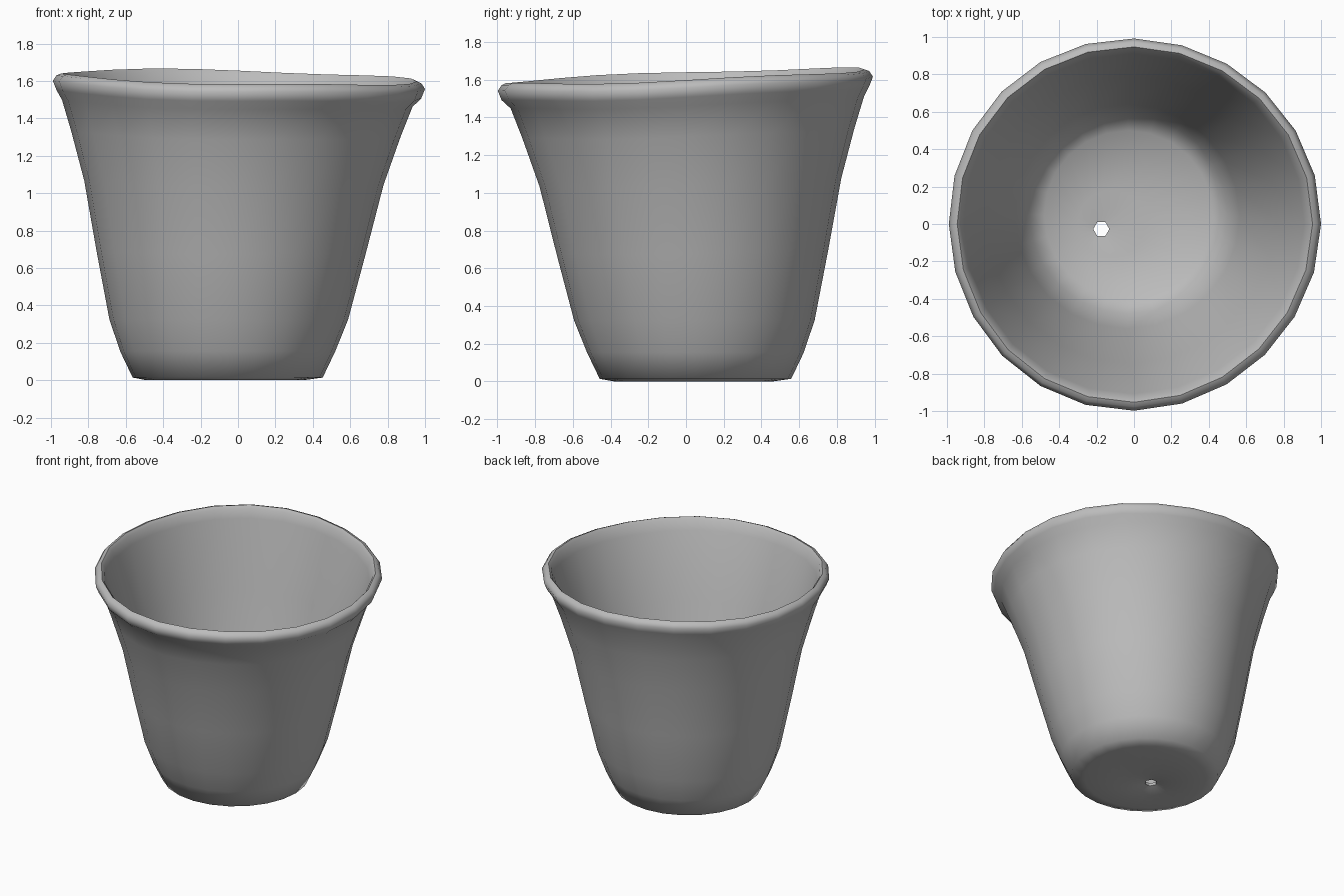
import bpy, bmesh, math

if "Cube" in bpy.data.objects:
    bpy.data.objects.remove(bpy.data.objects["Cube"])

SIDES = 24

clay = bpy.data.materials.new("grey clay")
clay.diffuse_color = (0.5, 0.5, 0.5, 1)
clay.use_nodes = True
clay.node_tree.nodes["Principled BSDF"].inputs["Base Color"].default_value = clay.diffuse_color

# Closed wall profile as rings: centre x, centre y, radius, height, tilt share
HOLE = (-0.175, -0.027, 0.043)
RINGS = [
    (HOLE[0], HOLE[1], HOLE[2], 0.035, 0),   # drain hole, underside
    (-0.14, -0.01, 0.16, 0.008, 0),
    (-0.07, 0.04, 0.42, 0.006, 0),           # underside
    (-0.055, 0.05, 0.508, 0.02, 0),          # foot edge
    (-0.055, 0.05, 0.575, 0.16, 0),
    (-0.05, 0.045, 0.638, 0.33, 0.1),
    (-0.038, 0.035, 0.72, 0.69, 0.4),
    (-0.025, 0.025, 0.80, 1.06, 0.7),        # outer wall
    (-0.015, 0.015, 0.88, 1.32, 0.8),
    (-0.008, 0.01, 0.937, 1.485, 0.9),
    (0, 0, 0.975, 1.535, 1),                 # rolled rim
    (0, 0, 0.995, 1.585, 1),
    (0, 0, 0.975, 1.615, 1),
    (0, 0, 0.95, 1.625, 1),
    (0, 0, 0.932, 1.605, 1),
    (-0.005, 0.005, 0.91, 1.54, 1),
    (-0.02, 0.025, 0.77, 1.06, 0.7),         # inner wall
    (-0.035, 0.04, 0.60, 0.36, 0.1),
    (-0.03, 0.05, 0.53, 0.16, 0),
    (-0.03, 0.05, 0.45, 0.09, 0),            # floor
    (-0.12, 0.0, 0.18, 0.07, 0),
    (HOLE[0], HOLE[1], HOLE[2], 0.055, 0),   # drain hole, inside
]


def hexagon(a):
    """Radius factor that turns a circle into a hexagon."""
    step = math.pi / 3
    return math.cos(step / 2) / math.cos(a % step - step / 2)


def ring(bm, cx, cy, r, z, tilt):
    verts = []
    for i in range(SIDES):
        a = 2 * math.pi * i / SIDES
        # hand-made unevenness toward the rim
        rr = r * hexagon(a) if r < 0.1 else r * (1 + 0.006 * tilt * math.sin(3 * a + 1))
        x, y = cx + rr * math.cos(a), cy + rr * math.sin(a)
        lean = tilt * (-0.022 * x + 0.038 * y + 0.006 * math.sin(4 * a))
        verts.append(bm.verts.new((x, y, z + lean)))
    return verts


# Pot: loft the rings into one closed shell pierced by the drain hole
bm = bmesh.new()
loops = [ring(bm, *r) for r in RINGS]
for k, low in enumerate(loops):
    high = loops[(k + 1) % len(loops)]
    for i in range(SIDES):
        j = (i + 1) % SIDES
        bm.faces.new((low[i], low[j], high[j], high[i]))
bmesh.ops.recalc_face_normals(bm, faces=bm.faces)
base = min(v.co.z for v in bm.verts)
bmesh.ops.translate(bm, verts=bm.verts, vec=(0, 0, -base))

mesh = bpy.data.meshes.new("plant_pot")
bm.to_mesh(mesh)
bm.free()
mesh.materials.append(clay)
pot = bpy.data.objects.new("plant_pot", mesh)
bpy.context.collection.objects.link(pot)
bpy.context.view_layer.objects.active = pot
pot.select_set(True)
bpy.ops.object.shade_smooth_by_angle(angle=math.radians(65))
